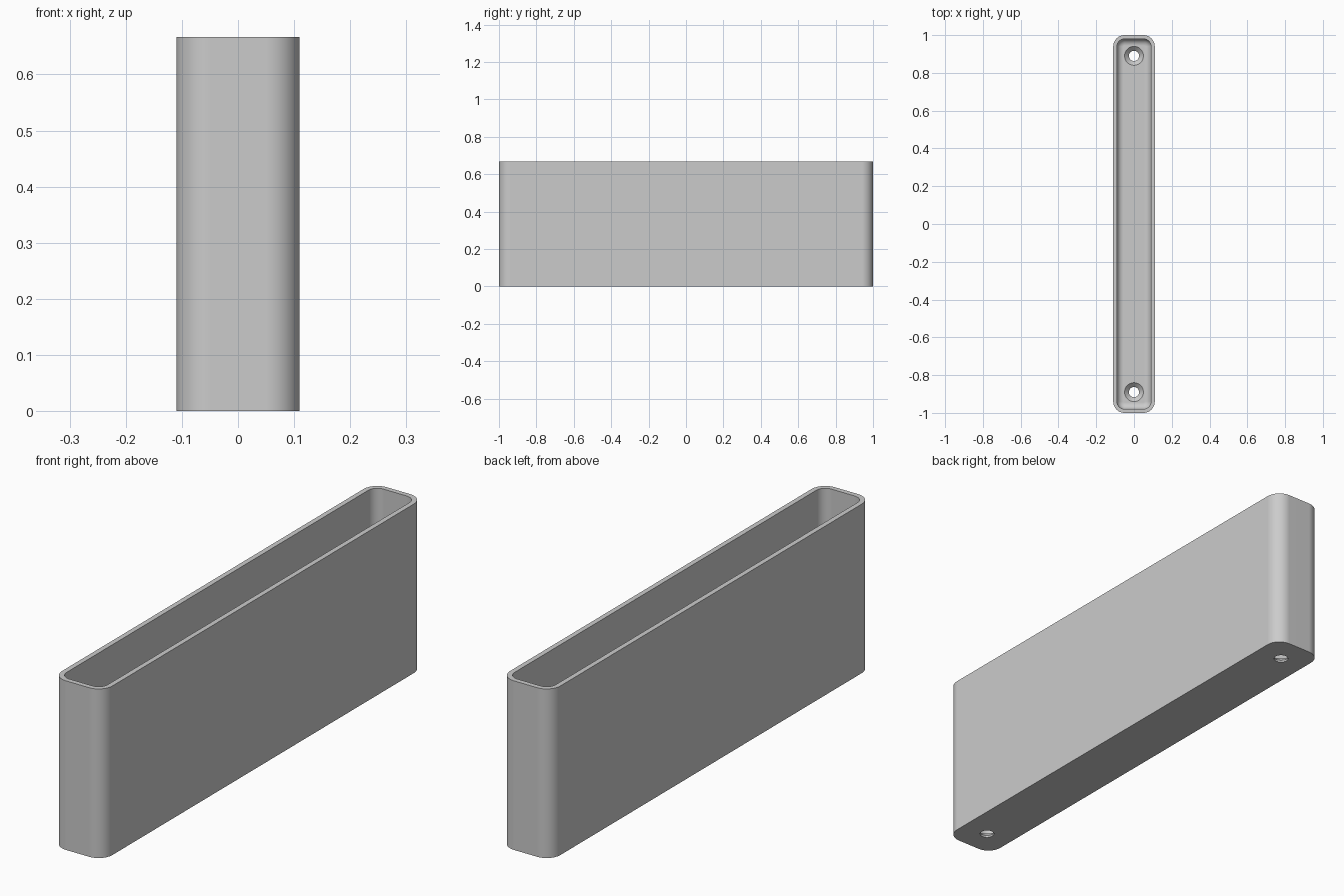
import bpy, bmesh
from math import sin, cos, pi

if "Cube" in bpy.data.objects:
    bpy.data.objects.remove(bpy.data.objects["Cube"], do_unlink=True)

HALF_X, HALF_Y, HEIGHT = 0.11, 1.0, 0.667
CORNER, WALL, FLOOR, FILLET = 0.06, 0.02, 0.03, 0.035
SEGMENTS = 12

grey = bpy.data.materials.new("plain grey")
grey.use_nodes = True
colour = (0.6, 0.6, 0.6, 1)
grey.diffuse_color = colour
grey.node_tree.nodes["Principled BSDF"].inputs["Base Color"].default_value = colour


def new_object(name, bm):
    bmesh.ops.recalc_face_normals(bm, faces=bm.faces)
    mesh = bpy.data.meshes.new(name)
    bm.to_mesh(mesh)
    bm.free()
    mesh.materials.append(grey)
    obj = bpy.data.objects.new(name, mesh)
    bpy.context.collection.objects.link(obj)
    return obj


def loft(name, rings):
    """Skin a stack of equal-length rings and cap both ends."""
    bm = bmesh.new()
    loops = [[bm.verts.new(p) for p in ring] for ring in rings]
    for a, b in zip(loops, loops[1:]):
        for i in range(len(a)):
            j = (i + 1) % len(a)
            bm.faces.new((a[i], a[j], b[j], b[i]))
    bm.faces.new(loops[0])
    bm.faces.new(loops[-1])
    return new_object(name, bm)


def rounded_ring(inset, z):
    """Rounded rectangle outline, offset inward from the outer wall."""
    r = max(CORNER - inset, 0.004)
    cx, cy = HALF_X - inset - r, HALF_Y - inset - r
    points = []
    for k, (sx, sy) in enumerate([(1, 1), (-1, 1), (-1, -1), (1, -1)]):
        for i in range(SEGMENTS + 1):
            a = (k + i / SEGMENTS) * pi / 2
            points.append((sx * cx + r * cos(a), sy * cy + r * sin(a), z))
    return points


def circle(r, y, z, n=48):
    return [(r * cos(2 * pi * i / n), y + r * sin(2 * pi * i / n), z) for i in range(n)]


# Open tray: outer wall, rim, inner wall, floor fillet
rings = [rounded_ring(0, 0), rounded_ring(0, HEIGHT), rounded_ring(WALL, HEIGHT)]
for i in range(9):
    a = i / 8 * pi / 2
    rings.append(rounded_ring(WALL + FILLET * (1 - cos(a)), FLOOR + FILLET * (1 - sin(a))))
tray = loft("tray_body", rings)

# Countersunk screw holes through the floor at both ends
bpy.context.view_layer.objects.active = tray
tray.select_set(True)
for side in (-1, 1):
    y = side * 0.89
    cutter = loft("screw_hole_cutter", [
        circle(0.027, y, -0.02), circle(0.027, y, 0.008),
        circle(0.05, y, FLOOR), circle(0.05, y, FLOOR + 0.05)])
    cutter.hide_render = True
    cut = tray.modifiers.new("screw_hole", "BOOLEAN")
    cut.operation, cut.solver, cut.object = "DIFFERENCE", "EXACT", cutter
    bpy.ops.object.modifier_apply(modifier=cut.name)
    bpy.data.objects.remove(cutter, do_unlink=True)

# Smooth corners and fillets, crisp rim and base
bpy.ops.object.shade_smooth_by_angle(angle=pi / 6)
weighted = tray.modifiers.new("flat_face_normals", "WEIGHTED_NORMAL")
weighted.keep_sharp = True
